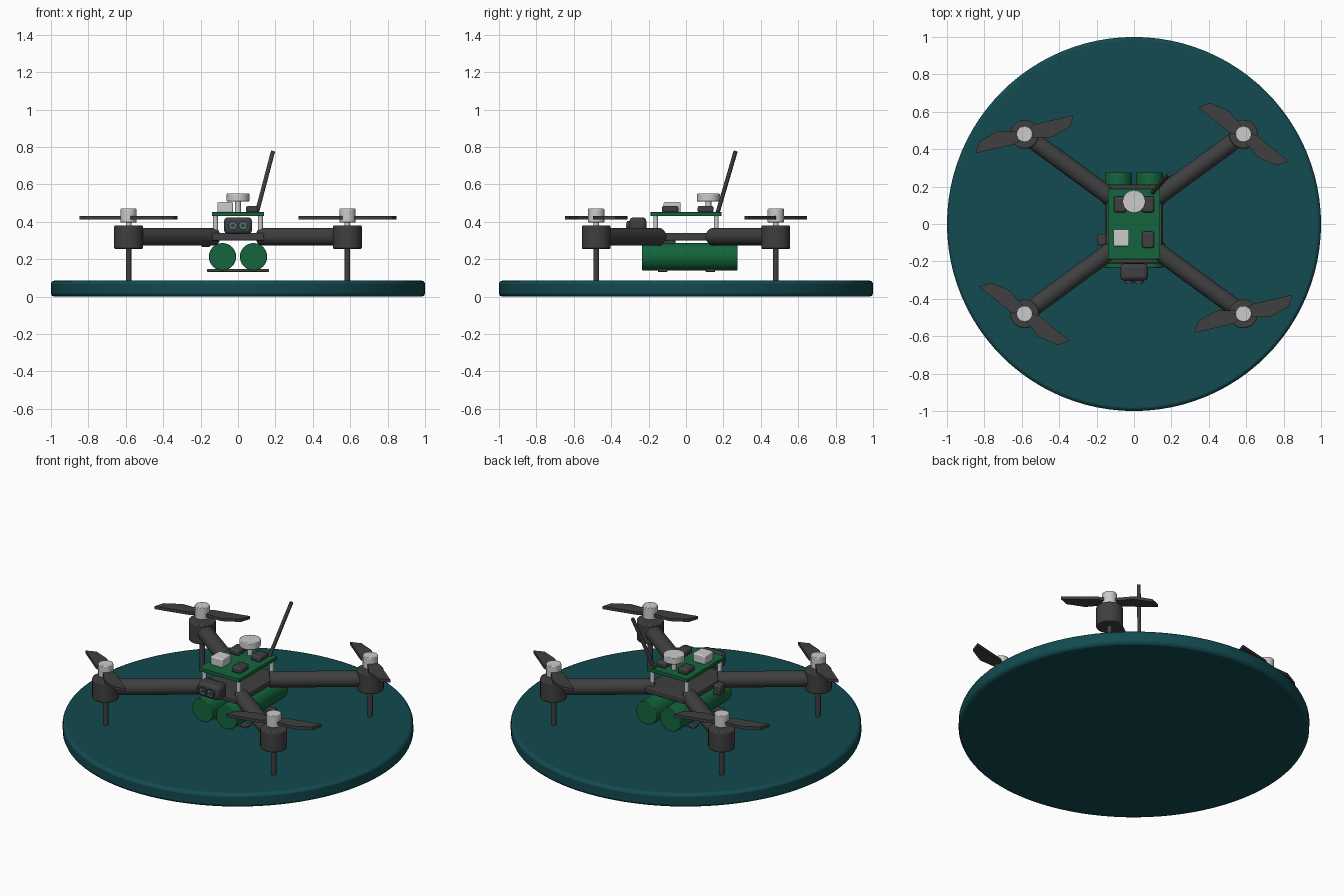
import bpy, bmesh, math
from mathutils import Vector, Matrix

cube = bpy.data.objects.get("Cube")
if cube:
    bpy.data.objects.remove(cube, do_unlink=True)


def material(name, rgb):
    m = bpy.data.materials.new(name)
    m.use_nodes = True
    m.diffuse_color = (*rgb, 1)
    node = next(n for n in m.node_tree.nodes if n.type == 'BSDF_PRINCIPLED')
    node.inputs["Base Color"].default_value = (*rgb, 1)
    return m


TEAL = material("teal", (0.006, 0.07, 0.08))
DARK = material("charcoal", (0.05, 0.05, 0.05))
GREEN = material("green", (0.007, 0.13, 0.045))
LIGHT = material("light_grey", (0.6, 0.6, 0.6))
GLASS = material("lens_blue", (0.06, 0.22, 0.27))


def finish(name, bm, mat, bevel=0, segments=2):
    bmesh.ops.recalc_face_normals(bm, faces=bm.faces)
    me = bpy.data.meshes.new(name)
    bm.to_mesh(me)
    bm.free()
    ob = bpy.data.objects.new(name, me)
    bpy.context.collection.objects.link(ob)
    me.materials.append(mat)
    if bevel:
        mod = ob.modifiers.new("Bevel", 'BEVEL')
        mod.width, mod.segments = bevel, segments
        mod.limit_method = 'ANGLE'
    bpy.ops.object.select_all(action='DESELECT')
    ob.select_set(True)
    bpy.context.view_layer.objects.active = ob
    bpy.ops.object.shade_smooth_by_angle(angle=math.radians(35))
    return ob


def rod(name, a, b, r, mat, bevel=0, sides=32):
    """Cylinder from point a to point b."""
    a, b = Vector(a), Vector(b)
    d = b - a
    turn = Vector((0, 0, 1)).rotation_difference(d).to_matrix().to_4x4()
    bm = bmesh.new()
    bmesh.ops.create_cone(bm, cap_ends=True, segments=sides, radius1=r, radius2=r,
                          depth=d.length, matrix=Matrix.Translation((a + b) / 2) @ turn)
    return finish(name, bm, mat, bevel)


def box(name, centre, size, mat, bevel=0):
    bm = bmesh.new()
    bmesh.ops.create_cube(bm, size=1, matrix=Matrix.Translation(centre) @ Matrix.Diagonal((*size, 1)))
    return finish(name, bm, mat, bevel)


def propeller(name, x, y, angle):
    """Two swept blades, the second a half turn of the first."""
    blade = [(0.02, 0.022), (0.065, 0.037), (0.28, 0.028), (0.243, -0.028),
             (0.135, -0.054), (0.02, -0.025)]
    bm = bmesh.new()
    outline = blade + [(-u, -v) for u, v in blade]
    face = bm.faces.new([bm.verts.new((u, v, 0)) for u, v in outline])
    ext = bmesh.ops.extrude_face_region(bm, geom=[face])
    top = [g for g in ext["geom"] if isinstance(g, bmesh.types.BMVert)]
    bmesh.ops.translate(bm, vec=(0, 0, 0.018), verts=top)
    bm.transform(Matrix.Translation((x, y, 0.413)) @ Matrix.Rotation(math.radians(angle), 4, 'Z'))
    return finish(name, bm, DARK)


# Landing pad
rod("landing_pad", (0, 0, 0), (0, 0, 0.085), 1, TEAL, 0.017, 96)

# Arms, motors, legs and propellers at the four corners
for sx, side in ((-1, "right"), (1, "left")):
    for sy, end in ((-1, "front"), (1, "back")):
        tag = f"{end}_{side}"
        x, y = sx * 0.585, sy * 0.48
        rod("arm_" + tag, (sx * 0.12, sy * 0.14, 0.32), (x, y, 0.32), 0.047, DARK, 0.008)
        rod("motor_" + tag, (x, y, 0.255), (x, y, 0.38), 0.077, DARK, 0.006)
        rod("leg_" + tag, (x, y, 0.08), (x, y, 0.26), 0.015, DARK, sides=16)
        rod("motor_shaft_" + tag, (x, y, 0.375), (x, y, 0.4), 0.015, LIGHT, sides=16)
        rod("propeller_hub_" + tag, (x, y, 0.395), (x, y, 0.47), 0.043, LIGHT, 0.004)
        propeller("propeller_" + tag, x, y, 15.5 if sx * sy < 0 else -36.5)
        rod("standoff_" + tag, (sx * 0.12, sy * 0.162, 0.335), (sx * 0.12, sy * 0.162, 0.435),
            0.013, LIGHT, sides=16)

# Central frame and circuit board
box("body_plate", (0, 0, 0.32), (0.3, 0.42, 0.04), DARK, 0.006)
box("circuit_board", (0, 0, 0.441), (0.28, 0.38, 0.022), GREEN, 0.003)
box("white_module", (-0.068, -0.074, 0.477), (0.084, 0.09, 0.056), LIGHT, 0.007)
box("chip_front", (0.075, -0.085, 0.467), (0.066, 0.088, 0.036), DARK, 0.01)
for sx, side in ((-1, "right"), (1, "left")):
    box("chip_back_" + side, (sx * 0.075, 0.105, 0.467), (0.066, 0.085, 0.036), DARK, 0.01)

# Positioning mast and antenna
rod("mast", (0, 0.12, 0.445), (0, 0.12, 0.515), 0.015, LIGHT, sides=16)
rod("receiver_disc", (0, 0.12, 0.508), (0, 0.12, 0.55), 0.061, LIGHT, 0.004)
rod("antenna", (0.1, 0.168, 0.445), (0.187, 0.265, 0.776), 0.011, DARK, sides=12)

# Twin batteries with straps below
for sx, side in ((-1, "right"), (1, "left")):
    rod("battery_" + side, (sx * 0.083, -0.235, 0.213), (sx * 0.083, 0.275, 0.213), 0.073,
        GREEN, 0.004, 40)
for y, end in ((-0.125, "front"), (0.13, "back")):
    box("battery_strap_" + end, (0, y, 0.139), (0.33, 0.05, 0.016), DARK, 0.004)

# Side connector
box("side_connector", (-0.172, -0.085, 0.297), (0.05, 0.06, 0.066), DARK, 0.01)

# Camera with two lenses
box("camera_body", (0, -0.257, 0.379), (0.15, 0.09, 0.09), DARK, 0.02)
for sx, side in ((-1, "right"), (1, "left")):
    x = sx * 0.027
    rod("lens_barrel_" + side, (x, -0.295, 0.38), (x, -0.315, 0.38), 0.024, DARK, sides=20)
    rod("lens_ring_" + side, (x, -0.314, 0.38), (x, -0.318, 0.38), 0.019, GLASS, sides=20)
    rod("lens_pupil_" + side, (x, -0.317, 0.38), (x, -0.321, 0.38), 0.012, DARK, sides=20)
